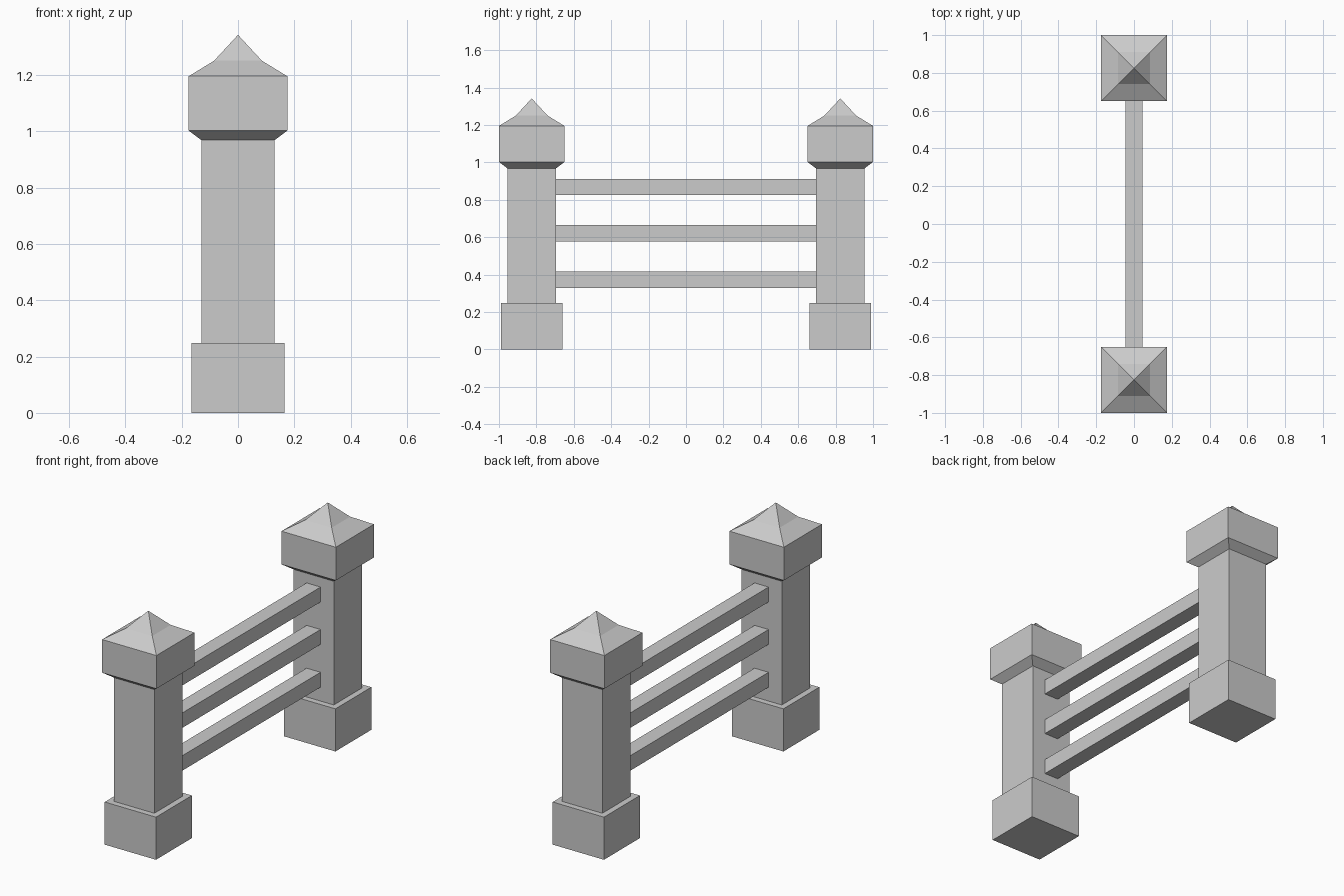
import bpy, bmesh

if "Cube" in bpy.data.objects:
    bpy.data.objects.remove(bpy.data.objects["Cube"])

POST_Y = 0.825


def mesh_object(name, bm, location):
    bmesh.ops.recalc_face_normals(bm, faces=bm.faces)
    mesh = bpy.data.meshes.new(name)
    bm.to_mesh(mesh)
    bm.free()
    obj = bpy.data.objects.new(name, mesh)
    obj.location = location
    bpy.context.collection.objects.link(obj)
    return obj


def square_post(name, profile, apex_z, location):
    """Stack square rings (half width, height) and close them to a point."""
    bm = bmesh.new()
    rings = [[bm.verts.new((sx * h, sy * h, z))
              for sx, sy in ((-1, -1), (1, -1), (1, 1), (-1, 1))]
             for h, z in profile]
    bm.faces.new(rings[0][::-1])
    for low, high in zip(rings, rings[1:]):
        for i in range(4):
            j = (i + 1) % 4
            bm.faces.new((low[i], low[j], high[j], high[i]))
    apex = bm.verts.new((0, 0, apex_z))
    for i in range(4):
        bm.faces.new((rings[-1][i], rings[-1][(i + 1) % 4], apex))
    return mesh_object(name, bm, location)


def box(name, size, location):
    bm = bmesh.new()
    bmesh.ops.create_cube(bm, size=1)
    bmesh.ops.scale(bm, vec=size, verts=bm.verts)
    return mesh_object(name, bm, location)


# Posts: plinth, shaft, flared cap and two-pitch pyramid roof
profile = [(0.165, 0), (0.165, 0.248), (0.13, 0.248), (0.13, 0.968),
           (0.175, 1.002), (0.175, 1.195), (0.085, 1.25)]
for name, side in (("front_post", -1), ("back_post", 1)):
    square_post(name, profile, 1.342, (0, side * POST_Y, 0))

# Rails spanning between the inner faces of the shafts
for name, z in (("lower_rail", 0.372), ("middle_rail", 0.621), ("upper_rail", 0.868)):
    box(name, (0.09, 2 * (POST_Y - 0.13), 0.087), (0, 0, z))
